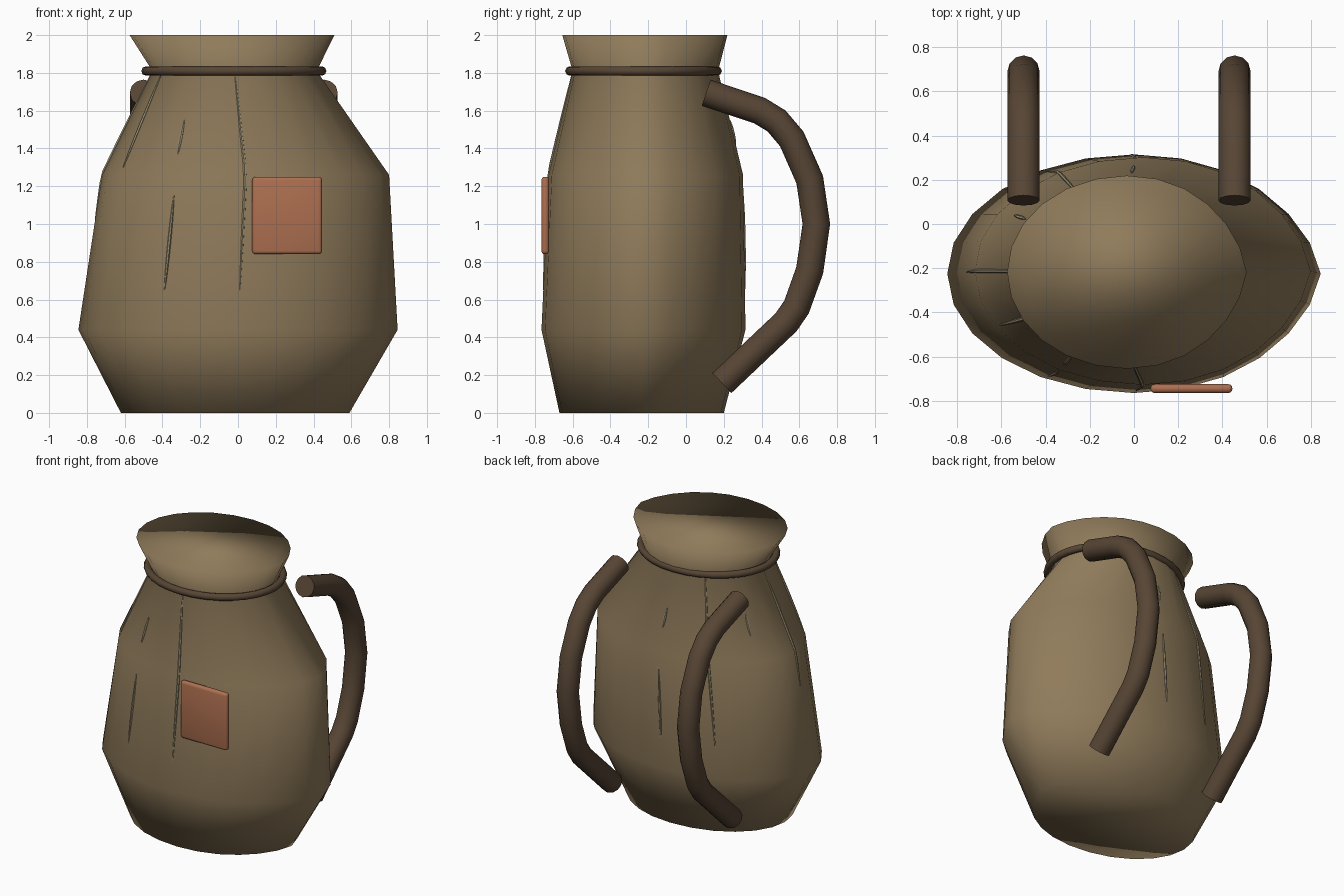
import bpy, bmesh
from math import sin, cos, pi, radians

if "Cube" in bpy.data.objects:
    bpy.data.objects.remove(bpy.data.objects["Cube"])


def material(name, rgb):
    m = bpy.data.materials.new(name)
    m.diffuse_color = (*rgb, 1)
    m.use_nodes = True
    m.node_tree.nodes["Principled BSDF"].inputs["Base Color"].default_value = m.diffuse_color
    return m


CLOTH = material("sackcloth", (0.28, 0.20, 0.105))
LEATHER = material("dark_leather", (0.095, 0.06, 0.035))
PATCH = material("patch_cloth", (0.42, 0.16, 0.08))
THREAD = material("thread", (0.34, 0.29, 0.18))

# Sack sections: z, centre x, centre y, half width, half depth
SECTIONS = [
    (0.00, -0.015, -0.235, 0.605, 0.435),
    (0.44, 0.000, -0.225, 0.845, 0.540),
    (1.26, 0.040, -0.213, 0.760, 0.515),
    (1.81, -0.018, -0.215, 0.435, 0.385),
    (2.00, -0.032, -0.218, 0.542, 0.437),
]


def section_at(z):
    for a, b in zip(SECTIONS, SECTIONS[1:]):
        if z <= b[0]:
            f = (z - a[0]) / (b[0] - a[0])
            return [p + (q - p) * f for p, q in zip(a, b)]
    return SECTIONS[-1]


def surface_point(t, z):
    _, cx, cy, a, b = section_at(z)
    pinch = 1 - 0.05 * abs(sin(2 * t)) if cos(t) > 0 else 1
    return (cx + a * cos(t) * pinch, cy + b * sin(t), z)


def add_mesh(name, bm, mat):
    bmesh.ops.recalc_face_normals(bm, faces=bm.faces)
    me = bpy.data.meshes.new(name)
    bm.to_mesh(me)
    bm.free()
    me.materials.append(mat)
    ob = bpy.data.objects.new(name, me)
    bpy.context.collection.objects.link(ob)
    return ob


def smooth(ob, angle=None):
    bpy.ops.object.select_all(action='DESELECT')
    ob.select_set(True)
    bpy.context.view_layer.objects.active = ob
    if angle is None:
        bpy.ops.object.shade_smooth()
    else:
        bpy.ops.object.shade_smooth_by_angle(angle=radians(angle))


def tube(name, points, radius, mat, resolution=4, cyclic=False, taper=False):
    cu = bpy.data.curves.new(name, 'CURVE')
    cu.dimensions = '3D'
    cu.bevel_depth = radius
    cu.bevel_resolution = resolution
    cu.use_fill_caps = True
    sp = cu.splines.new('POLY')
    sp.points.add(len(points) - 1)
    for i, (p, co) in enumerate(zip(sp.points, points)):
        p.co = (*co, 1)
        if taper:
            p.radius = max(0.25, sin(pi * i / (len(points) - 1)) ** 0.5)
    sp.use_cyclic_u = cyclic
    cu.materials.append(mat)
    ob = bpy.data.objects.new(name, cu)
    bpy.context.collection.objects.link(ob)
    bpy.ops.object.select_all(action='DESELECT')
    ob.select_set(True)
    bpy.context.view_layer.objects.active = ob
    bpy.ops.object.convert(target='MESH')
    ob = bpy.context.object
    smooth(ob, 50)
    return ob


# Sack body: 24-sided loft closed at both ends
SIDES = 24
bm = bmesh.new()
rings = [[bm.verts.new(surface_point(2 * pi * i / SIDES, s[0])) for i in range(SIDES)]
         for s in SECTIONS]
for lo, hi in zip(rings, rings[1:]):
    for i in range(SIDES):
        j = (i + 1) % SIDES
        bm.faces.new((lo[i], lo[j], hi[j], hi[i]))
bm.faces.new(rings[0][::-1])
bm.faces.new(rings[-1])
smooth(add_mesh("sack_body", bm, CLOTH))

# Tie cord round the neck
cord = [(-0.022 + 0.465 * cos(2 * pi * i / 32), -0.225 + 0.39 * sin(2 * pi * i / 32), 1.81)
        for i in range(32)]
tube("neck_cord", cord, 0.025, LEATHER, 2, cyclic=True)

# Two carrying straps behind
STRAP = [(0.107, 1.695), (0.39, 1.60), (0.48, 1.545), (0.56, 1.45), (0.655, 1.235),
         (0.69, 1.0), (0.655, 0.755), (0.585, 0.56), (0.53, 0.48), (0.19, 0.158)]
for name, x in (("left_strap", -0.5), ("right_strap", 0.455)):
    tube(name, [(x, y, z) for y, z in STRAP], 0.073, LEATHER)

# Square patch on the front
bm = bmesh.new()
bmesh.ops.create_cube(bm, size=1)
for v in bm.verts:
    v.co = (0.26 + v.co.x * 0.37, -0.745 + v.co.y * 0.04, 1.045 + v.co.z * 0.41)
bmesh.ops.bevel(bm, geom=bm.edges[:], offset=0.018, segments=3, profile=0.5, affect='EDGES')
smooth(add_mesh("front_patch", bm, PATCH), 40)

# Thin fold threads on the left half: angle, top z, bottom z
FOLDS = [(270, 1.79, 0.65), (209, 1.79, 1.3), (180, 1.79, 1.02), (120, 1.79, 0.65),
         (240, 1.55, 1.37), (241, 1.15, 0.65), (148, 1.55, 1.42),
         (92, 1.55, 1.42), (92, 1.15, 0.65)]
for k, (deg, top, bottom) in enumerate(FOLDS):
    n = 12
    pts = [surface_point(radians(deg), top + (bottom - top) * i / n) for i in range(n + 1)]
    tube(f"fold_thread_{k + 1}", pts, 0.009, THREAD, 1, taper=True)
